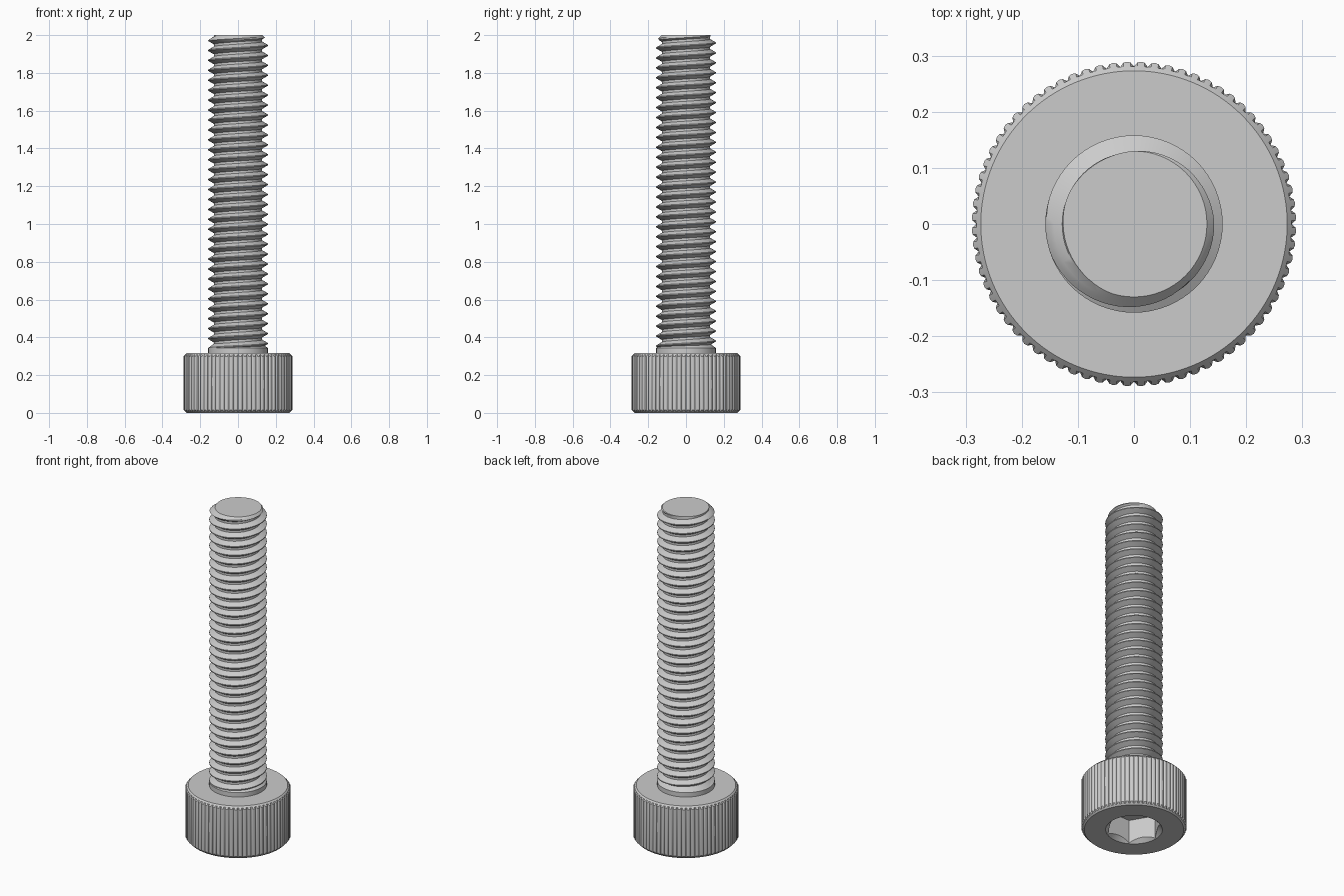
import bpy, bmesh, math
from math import pi, cos, sin

if "Cube" in bpy.data.objects:
    bpy.data.objects.remove(bpy.data.objects["Cube"], do_unlink=True)

HEIGHT, HEAD_H = 2.0, 0.316
CREST, ROOT, PITCH = 0.158, 0.128, 0.0526

steel = bpy.data.materials.new("light_grey_steel")
steel.use_nodes = True
grey = (0.6, 0.6, 0.6, 1)
steel.diffuse_color = grey
steel.node_tree.nodes["Principled BSDF"].inputs["Base Color"].default_value = grey


def make_object(name, bm):
    bmesh.ops.recalc_face_normals(bm, faces=bm.faces)
    mesh = bpy.data.meshes.new(name)
    bm.to_mesh(mesh)
    bm.free()
    mesh.materials.append(steel)
    obj = bpy.data.objects.new(name, mesh)
    bpy.context.collection.objects.link(obj)
    return obj


def select_only(obj):
    bpy.ops.object.select_all(action='DESELECT')
    obj.select_set(True)
    bpy.context.view_layer.objects.active = obj


def smooth(obj):
    select_only(obj)
    bpy.ops.object.shade_smooth_by_angle(angle=math.radians(30))


def loft(name, heights, sides, radius):
    """Closed stack of rings; radius(side index, z) gives each point."""
    bm = bmesh.new()
    rings = []
    for z in heights:
        ring = []
        for i in range(sides):
            a, r = 2 * pi * i / sides, radius(i, z)
            ring.append(bm.verts.new((r * cos(a), r * sin(a), z)))
        rings.append(ring)
    for low, high in zip(rings, rings[1:]):
        for i in range(sides):
            j = (i + 1) % sides
            bm.faces.new((low[i], low[j], high[j], high[i]))
    bm.faces.new(rings[0])
    bm.faces.new(rings[-1])
    return make_object(name, bm)


def cut(obj, cutter):
    mod = obj.modifiers.new("cut", 'BOOLEAN')
    mod.operation, mod.solver, mod.object = 'DIFFERENCE', 'EXACT', cutter
    select_only(obj)
    bpy.ops.object.modifier_apply(modifier=mod.name)
    bpy.data.objects.remove(cutter, do_unlink=True)


# Knurled head with chamfered rims
TEETH = 72
tooth = (0.281, 0.288, 0.2895, 0.288)


def head_radius(i, z):
    return min(tooth[i % 4], 0.273 + min(z, HEAD_H - z))


steps = (0, 0.008, 0.0165)
head = loft("knurled_head", list(steps) + [HEAD_H - s for s in reversed(steps)],
            TEETH * 4, head_radius)

# Hexagonal socket with a conical lead-in
cut(head, loft("socket_cutter", (-0.05, 0.145), 6, lambda i, z: 0.152))
cut(head, loft("lead_in_cutter", (-0.02, 0.1), 64, lambda i, z: 0.156 - z))
smooth(head)

# Plain collar under the head, tapering into the thread root
taper = {0.30: CREST, 0.343: CREST, 0.368: ROOT - 0.002}
collar = loft("collar", list(taper), 64, lambda i, z: taper[z])
smooth(collar)

# Threaded shank: helical grid, trimmed flat at the tip
SIDES = 64
MID = (CREST + ROOT) / 2
profile = ((0, CREST), (0.1, CREST), (0.265, MID), (0.43, ROOT), (0.67, ROOT), (0.835, MID))
top_phase = HEIGHT - 0.052
turns = 33
start = top_phase - PITCH * (turns - 1.5)
bm = bmesh.new()
columns = []
for a in range(SIDES + 1):
    angle = 2 * pi * a / SIDES
    column = []
    for t in range(turns + 2):
        for frac, r in profile:
            z = start + PITCH * (t - 1.6 + frac + a / SIDES)
            r = max(0.08, min(r, 0.13 + HEIGHT - z))
            column.append(bm.verts.new((r * cos(angle), r * sin(angle), z)))
    columns.append(column)
for left, right in zip(columns, columns[1:]):
    for k in range(len(left) - 1):
        bm.faces.new((left[k], right[k], right[k + 1], left[k + 1]))
bmesh.ops.remove_doubles(bm, verts=bm.verts, dist=0.00005)


def trim(z, direction):
    bmesh.ops.bisect_plane(bm, geom=bm.verts[:] + bm.edges[:] + bm.faces[:],
                           plane_co=(0, 0, z), plane_no=(0, 0, direction), clear_outer=True)
    rim = [e for e in bm.edges if e.is_boundary
           and all(abs(v.co.z - z) < 0.0005 for v in e.verts)]
    bmesh.ops.holes_fill(bm, edges=rim, sides=0)


trim(HEIGHT, 1)
trim(0.335, -1)
smooth(make_object("threaded_shank", bm))
